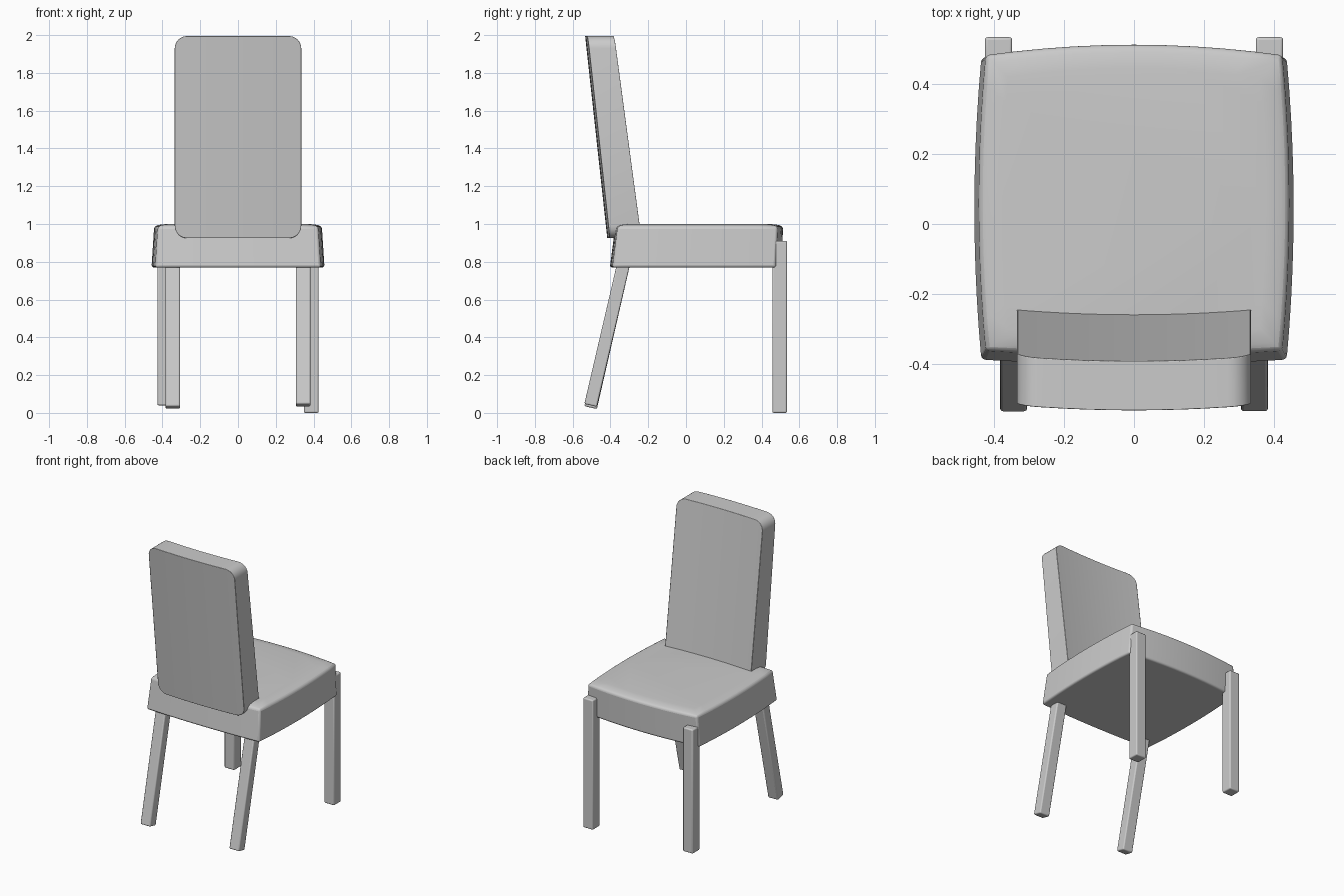
import bpy, bmesh, math
from mathutils import Vector

if "Cube" in bpy.data.objects:
    bpy.data.objects.remove(bpy.data.objects["Cube"])


def finish(name, bm, bevel, angle=40):
    """Turn a bmesh into an object with softly bevelled, smooth-shaded edges."""
    bmesh.ops.recalc_face_normals(bm, faces=bm.faces)
    me = bpy.data.meshes.new(name)
    bm.to_mesh(me)
    bm.free()
    ob = bpy.data.objects.new(name, me)
    bpy.context.collection.objects.link(ob)
    mod = ob.modifiers.new("soft_edges", 'BEVEL')
    mod.width, mod.segments = bevel, 3
    mod.limit_method, mod.angle_limit = 'ANGLE', math.radians(angle)
    bpy.ops.object.select_all(action='DESELECT')
    ob.select_set(True)
    bpy.context.view_layer.objects.active = ob
    bpy.ops.object.shade_smooth_by_angle(angle=math.radians(35))
    return ob


def loft(bm, rings):
    """Bridge closed rings of points and cap both ends."""
    loops = [[bm.verts.new(p) for p in ring] for ring in rings]
    n = len(loops[0])
    for a, b in zip(loops, loops[1:]):
        for i in range(n):
            j = (i + 1) % n
            bm.faces.new((a[i], a[j], b[j], b[i]))
    bm.faces.new(loops[0])
    bm.faces.new(loops[-1])


# Seat: cushion with four bowed sides, flaring towards the bottom
def seat_ring(z, hx, y0, y1, scale=1.0, steps=10):
    corners = [(-hx, y0), (hx, y0), (hx, y1), (-hx, y1)]
    bows = [(0, -0.013), (0.02, 0), (0, 0.03), (-0.02, 0)]
    pts = []
    for k in range(4):
        a, b = Vector(corners[k]), Vector(corners[(k + 1) % 4])
        for i in range(steps):
            t = i / steps
            p = a.lerp(b, t) + Vector(bows[k]) * 4 * t * (1 - t)
            pts.append((p.x * scale, 0.055 + (p.y - 0.055) * scale, z))
    return pts


bm = bmesh.new()
loft(bm, [
    seat_ring(0.77, 0.438, -0.39, 0.475),
    seat_ring(0.985, 0.424, -0.362, 0.484),
    seat_ring(0.995, 0.424, -0.362, 0.484, 0.95),
    seat_ring(1.0, 0.424, -0.362, 0.484, 0.85),
])
finish("seat", bm, 0.012, 50)

# Backrest: leaning, gently curved slab with rounded corners, lofted across x
HALF, Z0, Z1, R = 0.335, 0.925, 1.995, 0.065
columns = []
for i in range(7):
    a = math.pi / 2 * i / 6
    columns.append((-HALF + R * (1 - math.cos(a)), R * (1 - math.sin(a))))
left = list(columns)
middle = [(-HALF + R + (HALF - R) * 2 * i / 8, 0) for i in range(1, 8)]
columns = left + middle + [(-x, d) for x, d in reversed(left)]


def back_section(x, drop):
    bow = 0.014 * (x / HALF) ** 2

    def point(z, y, lean):
        return (x, y + lean * (z - Z0) / (Z1 - Z0) + bow, z)
    lo, hi = Z0 + drop, Z1 - drop
    return [point(lo, -0.417, -0.117), point(hi, -0.417, -0.117),
            point(hi, -0.25, -0.143), point(lo, -0.25, -0.143)]


bm = bmesh.new()
loft(bm, [back_section(x, d) for x, d in columns])
finish("backrest", bm, 0.01, 50)


# Legs: square posts running between two points
def leg(name, bottom, top, width, depth):
    lo, hi = Vector(bottom), Vector(top)
    axis = hi - lo
    bm = bmesh.new()
    bmesh.ops.create_cube(bm, size=1)
    bmesh.ops.scale(bm, vec=(width, depth, axis.length), verts=bm.verts)
    ob = finish(name, bm, 0.008)
    ob.location = (lo + hi) / 2
    ob.rotation_euler.x = -math.atan2(axis.y, axis.z)


for side, s, front_z, rear_z in (("left", -1, 0.028, 0.04), ("right", 1, 0.04, 0.0)):
    leg(f"slanted_leg_{side}", (s * 0.345, -0.505, front_z),
        (s * 0.345, -0.314, 0.86), 0.077, 0.068)
    x = s * 0.388
    leg(f"straight_leg_{side}", (x, 0.496, rear_z), (x, 0.496, 0.91), 0.078, 0.078)
